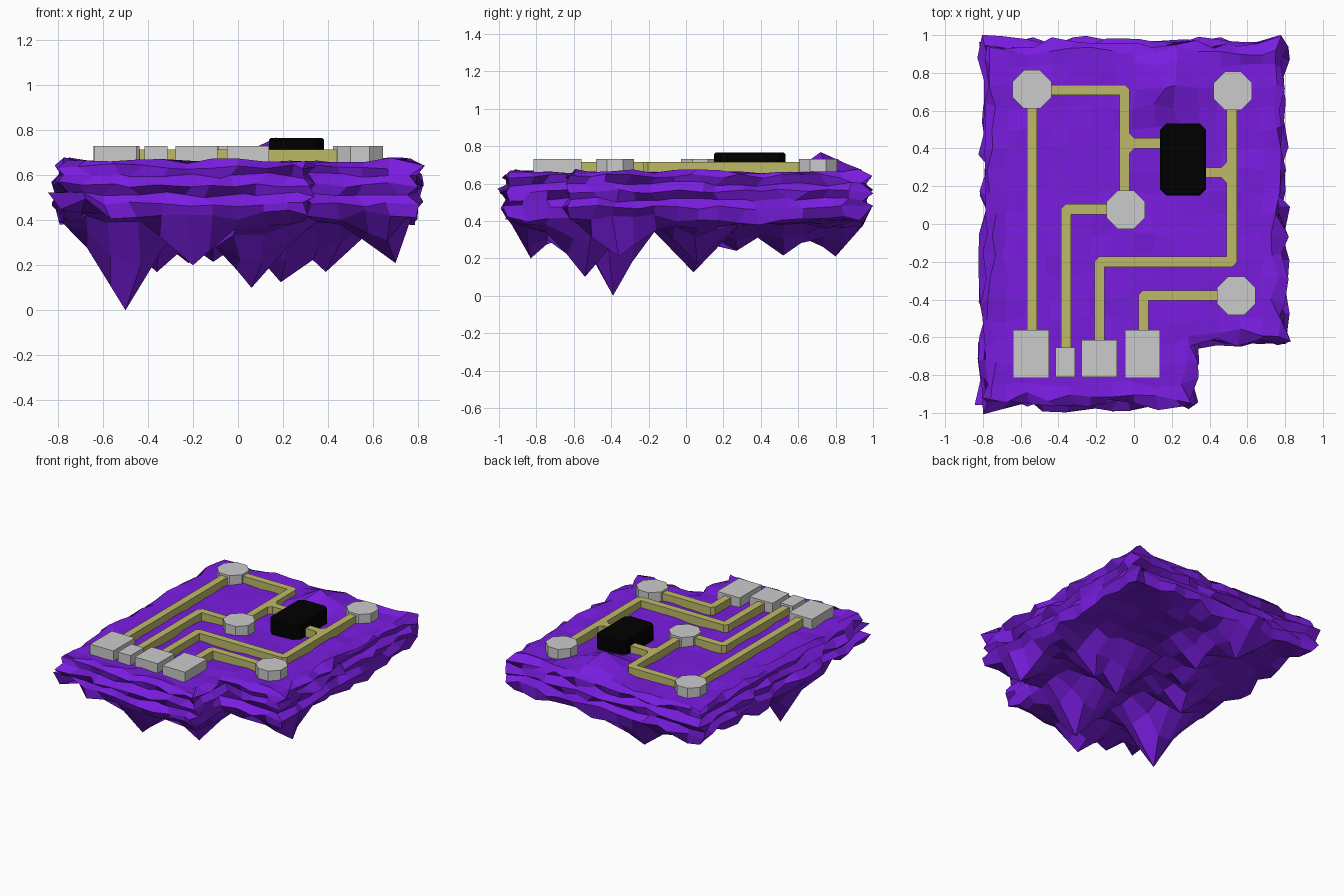
import bpy, bmesh, math, random
from mathutils import Vector

if "Cube" in bpy.data.objects:
    bpy.data.objects.remove(bpy.data.objects["Cube"])

random.seed(11)
R = random.uniform


def material(name, rgb):
    m = bpy.data.materials.new(name)
    m.diffuse_color = (*rgb, 1)
    m.use_nodes = True
    m.node_tree.nodes["Principled BSDF"].inputs["Base Color"].default_value = m.diffuse_color
    return m


PURPLE = material("purple_rock", (0.19, 0.012, 0.74))
OLIVE = material("olive_trace", (0.51, 0.49, 0.14))
BLACK = material("black_chip", (0.0, 0.0, 0.0))


def finish(bm, name, mat=None):
    bmesh.ops.recalc_face_normals(bm, faces=bm.faces[:])
    me = bpy.data.meshes.new(name)
    bm.to_mesh(me)
    bm.free()
    ob = bpy.data.objects.new(name, me)
    bpy.context.collection.objects.link(ob)
    if mat:
        me.materials.append(mat)
    return ob


def prism(bm, pts, z0, z1):
    lo = [bm.verts.new((x, y, z0)) for x, y in pts]
    hi = [bm.verts.new((x, y, z1)) for x, y in pts]
    n = len(pts)
    bm.faces.new(lo[::-1])
    top = bm.faces.new(hi)
    for i in range(n):
        bm.faces.new((lo[i], lo[(i + 1) % n], hi[(i + 1) % n], hi[i]))
    return top


# Floating rock: L-shaped grid, ledged cliff sides, hanging spikes
NX, NY = 14, 17
SPIKES = [(-0.50, -0.39, 0.0, 0.24), (0.06, -0.54, 0.10, 0.26), (0.19, 0.04, 0.125, 0.26),
          (0.39, 0.06, 0.17, 0.24), (0.70, -0.36, 0.21, 0.26), (-0.20, -0.83, 0.20, 0.22),
          (-0.36, 0.06, 0.17, 0.25), (-0.22, 0.80, 0.21, 0.24), (-0.11, 0.52, 0.215, 0.25),
          (-0.2, 0.27, 0.24, 0.25)]
LAYER_Z = [0.668, 0.64, 0.60, 0.56, 0.515, 0.475, 0.43]
LEDGE = [-0.04, 0.0, -0.022, 0.01, -0.02, 0.008, -0.02]
LAST = len(LAYER_Z) - 1
bm = bmesh.new()
cache = {}


def cell(i, j):
    return 0 <= i < NX and 0 <= j < NY and not (i >= 10 and j < 3)


def vert(i, j, k):
    if (i, j, k) in cache:
        return cache[i, j, k]
    p = Vector((-0.79 + 1.58 * i / NX, -0.96 + 1.92 * j / NY, LAYER_Z[k]))
    if i == 10 and j <= 3:
        p.x -= 0.025
    out = Vector((0, 0, 0))
    inside = 0
    for a, b in ((0, 0), (-1, 0), (0, -1), (-1, -1)):
        if cell(i + a, j + b):
            out -= Vector((a + 0.5, b + 0.5, 0))
            inside += 1
    if inside < 4:
        p += out.normalized() * (LEDGE[k] + R(-0.03, 0.03)) + Vector((0, 0, R(-0.016, 0.012)))
        if 0 < k < LAST:
            p += Vector((-out.y, out.x, 0)).normalized() * R(-0.04, 0.04)
        if k == LAST:
            p.z += R(-0.05, 0.02)
        if i + j < 2 and k > 3:
            p.z += 0.02 * (k - 3)
    elif k == 0:
        bump = max(0, 1 - math.hypot(p.x - 0.17, p.y - 0.72) / 0.24)
        p += Vector((R(-0.02, 0.02), R(-0.02, 0.02), R(-0.016, 0.0) - 0.002 + 0.1 * bump))
    else:
        p += Vector((R(-0.02, 0.02), R(-0.02, 0.02), 0))
        p.z = 0.40 + 0.03 * math.sin(5 * p.x + 1) * math.cos(4 * p.y) + R(-0.015, 0.015)
        for x, y, tip, r in SPIKES:
            d = math.hypot(p.x - x, p.y - y)
            p.z = min(p.z, max(tip + 0.04, tip + (0.39 - tip) * d / r))
    cache[i, j, k] = bm.verts.new(p)
    return cache[i, j, k]


for i in range(NX):
    for j in range(NY):
        if not cell(i, j):
            continue
        ring = [(i, j), (i + 1, j), (i + 1, j + 1), (i, j + 1)]
        for k in (0, LAST):
            bm.faces.new([vert(a, b, k) for a, b in ring])
        for e, (a, b) in enumerate(((0, -1), (1, 0), (0, 1), (-1, 0))):
            if not cell(i + a, j + b):
                p, q = ring[e], ring[(e + 1) % 4]
                for k in range(LAST):
                    bm.faces.new((vert(*p, k), vert(*q, k), vert(*q, k + 1), vert(*p, k + 1)))


def snap(k, target):
    near = min((v for key, v in cache.items() if key[2] == k),
               key=lambda v: (v.co.xy - Vector(target[:2])).length)
    near.co = target


for s in SPIKES:
    snap(LAST, s[:3])
snap(0, (0.17, 0.72, 0.768))
finish(bm, "rock_island", PURPLE)


# Raised circuit traces: chamfered path, mitred to width, one closed strip
def trace(name, pts, w=0.027, c=0.008):
    pts = [Vector(p) for p in pts]
    path = [pts[0]]
    for a, b, d in zip(pts, pts[1:], pts[2:]):
        path += [b + (a - b).normalized() * c, b + (d - b).normalized() * c]
    path.append(pts[-1])
    # the inner corner is a single point, the outer corner has a small chamfer
    b = bmesh.new()
    rows = []
    for i, p in enumerate(path):
        d0 = (p - path[i - 1]).normalized() if i else (path[1] - p).normalized()
        d1 = (path[i + 1] - p).normalized() if i < len(path) - 1 else d0
        t = (d0 + d1).normalized()
        n = Vector((-t.y, t.x))
        m = n * w / n.dot(Vector((-d1.y, d1.x)))
        sides = [p + m, p - m]
        if 0 < i < len(path) - 1:
            q = pts[(i + 1) // 2]
            e0 = (q - pts[(i + 1) // 2 - 1]).normalized()
            e1 = (pts[(i + 1) // 2 + 1] - q).normalized()
            turn = 0 if e0.cross(e1) > 0 else 1
            sides[turn] = q + (e1 - e0) * w
        rows.append([b.verts.new((*s, z)) for s in sides for z in (0.645, 0.715)])
    for u, v in zip(rows, rows[1:]):
        for s, r in ((0, 1), (1, 3), (3, 2), (2, 0)):
            b.faces.new((u[s], u[r], v[r], v[s]))
    for r in (rows[0], rows[-1]):
        b.faces.new((r[0], r[1], r[3], r[2]))
    bmesh.ops.remove_doubles(b, verts=b.verts[:], dist=0.0005)
    finish(b, name, OLIVE)


trace("trace_left", [(-0.54, -0.58), (-0.54, 0.64)])
trace("trace_upper", [(-0.47, 0.71), (-0.05, 0.71), (-0.05, 0.15)])
trace("trace_right", [(0.517, 0.64), (0.517, -0.2), (-0.183, -0.2), (-0.183, -0.63)])
trace("trace_middle", [(-0.11, 0.078), (-0.36, 0.078), (-0.36, -0.67)])
trace("trace_lower", [(0.46, -0.378), (0.05, -0.378), (0.05, -0.58)])
# Side branches to the chip, flared where they join
for name, x0, x1, y in (("branch_left", -0.025, 0.16, 0.428), ("branch_right", 0.49, 0.36, 0.273)):
    s = 0.027 if x1 > x0 else -0.027
    b = bmesh.new()
    prism(b, [(x0, y - 0.055), (x0 + s, y - 0.027), (x1, y - 0.027),
              (x1, y + 0.027), (x0 + s, y + 0.027), (x0, y + 0.055)], 0.645, 0.715)
    finish(b, name, OLIVE)

# Octagonal solder pads
for n, (x, y) in enumerate([(-0.54, 0.713), (0.524, 0.705), (-0.044, 0.076), (0.542, -0.38)]):
    b = bmesh.new()
    r = 0.102 / math.cos(math.pi / 8)
    ang = [math.pi / 8 + i * math.pi / 4 for i in range(8)]
    prism(b, [(x + r * math.cos(a), y + r * math.sin(a)) for a in ang], 0.645, 0.73)
    finish(b, f"round_pad_{n + 1}")

# Rectangular edge contacts
for n, (x0, x1, y0, y1) in enumerate([(-0.64, -0.45, -0.815, -0.56), (-0.415, -0.313, -0.81, -0.655),
                                      (-0.277, -0.09, -0.81, -0.615), (-0.048, 0.138, -0.815, -0.56)]):
    b = bmesh.new()
    prism(b, [(x0, y0), (x1, y0), (x1, y1), (x0, y1)], 0.645, 0.73)
    finish(b, f"edge_contact_{n + 1}")

# Chip with clipped corners and a slightly bevelled top
b = bmesh.new()
x0, x1, y0, y1, c = 0.137, 0.382, 0.15, 0.532, 0.035
top = prism(b, [(x0 + c, y0), (x1 - c, y0), (x1, y0 + c), (x1, y1 - c),
                (x1 - c, y1), (x0 + c, y1), (x0, y1 - c), (x0, y0 + c)], 0.645, 0.765)
bmesh.ops.bevel(b, geom=list(top.edges), offset=0.008, segments=1, affect='EDGES')
finish(b, "chip", BLACK)
